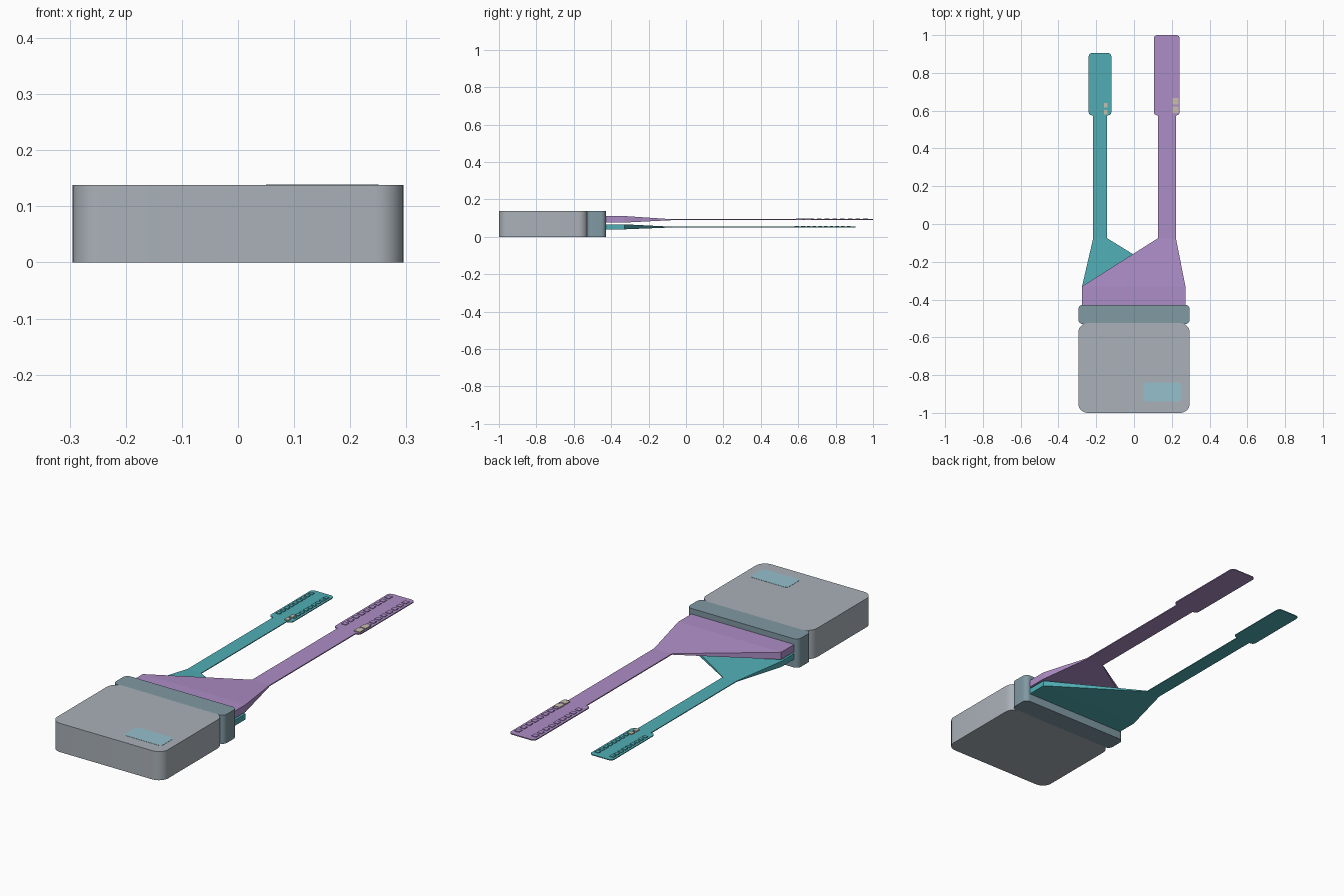
import bpy, bmesh, math

if "Cube" in bpy.data.objects:
    bpy.data.objects.remove(bpy.data.objects["Cube"])


def mat(name, rgb):
    m = bpy.data.materials.new(name)
    m.diffuse_color = (*rgb, 1)
    m.use_nodes = True
    m.node_tree.nodes["Principled BSDF"].inputs["Base Color"].default_value = m.diffuse_color
    return m


GREY = mat("housing_grey", (0.40, 0.44, 0.48))
SLATE = mat("collar_slate", (0.22, 0.32, 0.37))
TEAL = mat("teal", (0.08, 0.42, 0.46))
PURPLE = mat("purple", (0.42, 0.27, 0.57))
TAN = mat("tan", (0.58, 0.52, 0.43))
BLUE = mat("label_blue", (0.30, 0.53, 0.61))


def finish(bm, name, material, smooth=False):
    bmesh.ops.recalc_face_normals(bm, faces=bm.faces)
    me = bpy.data.meshes.new(name)
    bm.to_mesh(me)
    bm.free()
    me.materials.append(material)
    ob = bpy.data.objects.new(name, me)
    bpy.context.collection.objects.link(ob)
    if smooth:
        bpy.context.view_layer.objects.active = ob
        ob.select_set(True)
        bpy.ops.object.shade_smooth_by_angle(angle=math.radians(35))
        ob.select_set(False)
    return ob


def slab(name, x, y, z, r, material, seg=8):
    """Plate with rounded vertical corners; x, y, z are (min, max)."""
    bm = bmesh.new()
    ring = []
    corners = ((x[1] - r, y[1] - r), (x[0] + r, y[1] - r),
               (x[0] + r, y[0] + r), (x[1] - r, y[0] + r))
    for q, (cx, cy) in enumerate(corners):
        for i in range(seg + 1):
            a = math.pi / 2 * (q + i / seg)
            ring.append(bm.verts.new((cx + r * math.cos(a), cy + r * math.sin(a), z[0])))
    face = bm.faces.new(ring)
    top = bmesh.ops.extrude_face_region(bm, geom=[face])["geom"]
    bmesh.ops.translate(bm, vec=(0, 0, z[1] - z[0]),
                        verts=[v for v in top if isinstance(v, bmesh.types.BMVert)])
    if face.is_valid is False or not any(abs(f.normal.z) > .9 and f.calc_center_median().z < z[0] + 1e-5
                                         for f in bm.faces):
        bm.faces.new(ring)
    return finish(bm, name, material, True)


def flat_cable(name, sections, material):
    """Loft rectangles given as (y, x0, x1, z0, z1)."""
    bm = bmesh.new()
    rings = [[bm.verts.new(p) for p in ((x0, y, z0), (x1, y, z0), (x1, y, z1), (x0, y, z1))]
             for y, x0, x1, z0, z1 in sections]
    for a, b in zip(rings, rings[1:]):
        for i in range(4):
            j = (i + 1) % 4
            bm.faces.new((a[i], a[j], b[j], b[i]))
    bm.faces.new(rings[0])
    bm.faces.new(rings[-1])
    return finish(bm, name, material)


def boxes(name, centres, size, material):
    bm = bmesh.new()
    for c in centres:
        vs = bmesh.ops.create_cube(bm, size=1)["verts"]
        bmesh.ops.scale(bm, vec=size, verts=vs)
        bmesh.ops.translate(bm, vec=c, verts=vs)
    return finish(bm, name, material)


# main housing, collar and label
slab("housing", (-.295, .295), (-1, -.525), (0, .138), .05, GREY)
slab("collar", (-.295, .295), (-.53, -.428), (0, .138), .025, SLATE)
slab("label", (.05, .25), (-.94, -.84), (.137, .139), .015, BLUE, 4)


def cable(name, wide, strip, head, end, zbase, zthin, material):
    """Tapered root, narrow strip and wide rounded connector head."""
    (h0, h1), r = head, .018
    secs = [(-.45, *wide, *zbase), (-.33, *wide, *zbase),
            (-.075, *strip, *zthin), (.58, *strip, *zthin)]
    arc = [r * (1 - math.cos(math.pi / 8 * i)) for i in range(5)]
    rise = [r * math.sin(math.pi / 8 * i) for i in range(5)]
    for i in range(5):          # rounded start of the head
        d = r - rise[i]
        secs.append((.575 + arc[i], h0 + d, h1 - d, *zthin))
    for i in range(5):          # rounded tip
        secs.append((end - r + rise[i], h0 + arc[i], h1 - arc[i], *zthin))
    flat_cable(name, secs, material)
    # two rows of contact pads
    n = 9
    w = h1 - h0
    pitch = (end - .63) / n
    pads = [(x, .61 + pitch * (i + .5), zthin[1])
            for x in (h0 + .17 * w, h1 - .17 * w) for i in range(n)]
    boxes(name + "_pads", pads, (.17 * w, pitch * .6, .006), material)


cable("upper_cable", (-.275, .272), (.127, .222), (.105, .242), 1.0,
      (.076, .111), (.089, .094), PURPLE)
cable("lower_cable", (-.275, .272), (-.216, -.143), (-.24, -.12), .905,
      (.04, .067), (.05, .054), TEAL)

# small components on the heads
boxes("upper_components", [(.22, .65, .095), (.22, .605, .095)], (.032, .034, .008), TAN)
boxes("lower_components", [(-.15, .628, .055), (-.15, .592, .055)], (.02, .024, .007), TAN)
